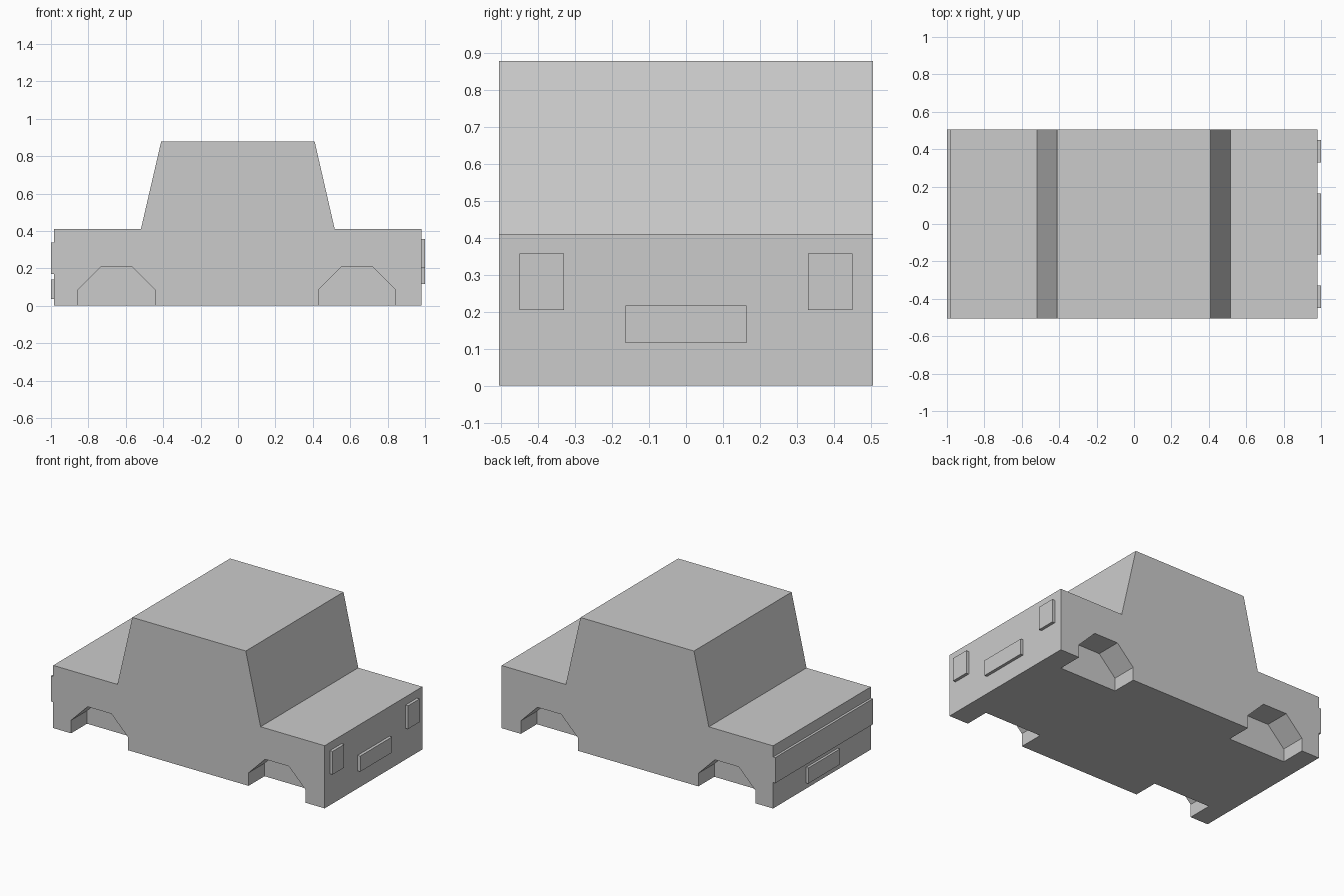
import bpy, bmesh

if "Cube" in bpy.data.objects:
    bpy.data.objects.remove(bpy.data.objects["Cube"])


def prism(name, profile, y0, y1):
    """Extrude an x-z outline from y0 to y1."""
    bm = bmesh.new()
    face = bm.faces.new([bm.verts.new((x, y0, z)) for x, z in profile])
    out = bmesh.ops.extrude_face_region(bm, geom=[face])
    for v in out["geom"]:
        if isinstance(v, bmesh.types.BMVert):
            v.co.y = y1
    bmesh.ops.recalc_face_normals(bm, faces=bm.faces)
    mesh = bpy.data.meshes.new(name)
    bm.to_mesh(mesh)
    bm.free()
    obj = bpy.data.objects.new(name, mesh)
    bpy.context.collection.objects.link(obj)
    return obj


def box(name, x0, x1, y0, y1, z0, z1):
    return prism(name, [(x0, z0), (x1, z0), (x1, z1), (x0, z1)], y0, y1)


HALF_W = 0.505
WELL_IN = 0.34
BACK, NOSE = -0.984, 0.981

# car body: one side outline with bonnet, cabin and boot
body = prism("car_body", [(BACK, 0), (NOSE, 0), (NOSE, 0.41), (0.517, 0.41),
                          (0.41, 0.877), (-0.411, 0.877), (-0.519, 0.41), (BACK, 0.41)],
             -HALF_W, HALF_W)

# wheel wells: angular arches cut into both sides
arch = [(-0.206, -0.1), (0.206, -0.1), (0.206, 0.085),
        (0.086, 0.206), (-0.086, 0.206), (-0.206, 0.085)]
bpy.context.view_layer.objects.active = body
for cx in (-0.649, 0.636):
    for side in (-1, 1):
        cutter = prism("wheel_well_cutter", [(cx + x, z) for x, z in arch],
                       side * WELL_IN, side * 0.7)
        cutter.hide_render = True
        mod = body.modifiers.new("wheel_well", 'BOOLEAN')
        mod.operation = 'DIFFERENCE'
        mod.solver = 'EXACT'
        mod.object = cutter
        bpy.ops.object.modifier_apply(modifier=mod.name)
        bpy.data.objects.remove(cutter)

# headlights
for side, label in ((-1, "front"), (1, "back")):
    y0, y1 = sorted((side * 0.33, side * 0.45))
    box("headlight_" + label, NOSE, 1.0, y0, y1, 0.205, 0.357)

# number plates
box("nose_plate", NOSE, 1.0, -0.164, 0.164, 0.115, 0.217)
box("tail_plate", -1.0, BACK, -0.164, 0.164, 0.037, 0.139)

# full-width tail light strip
box("tail_light_strip", -1.0, BACK, -HALF_W, HALF_W, 0.17, 0.337)
